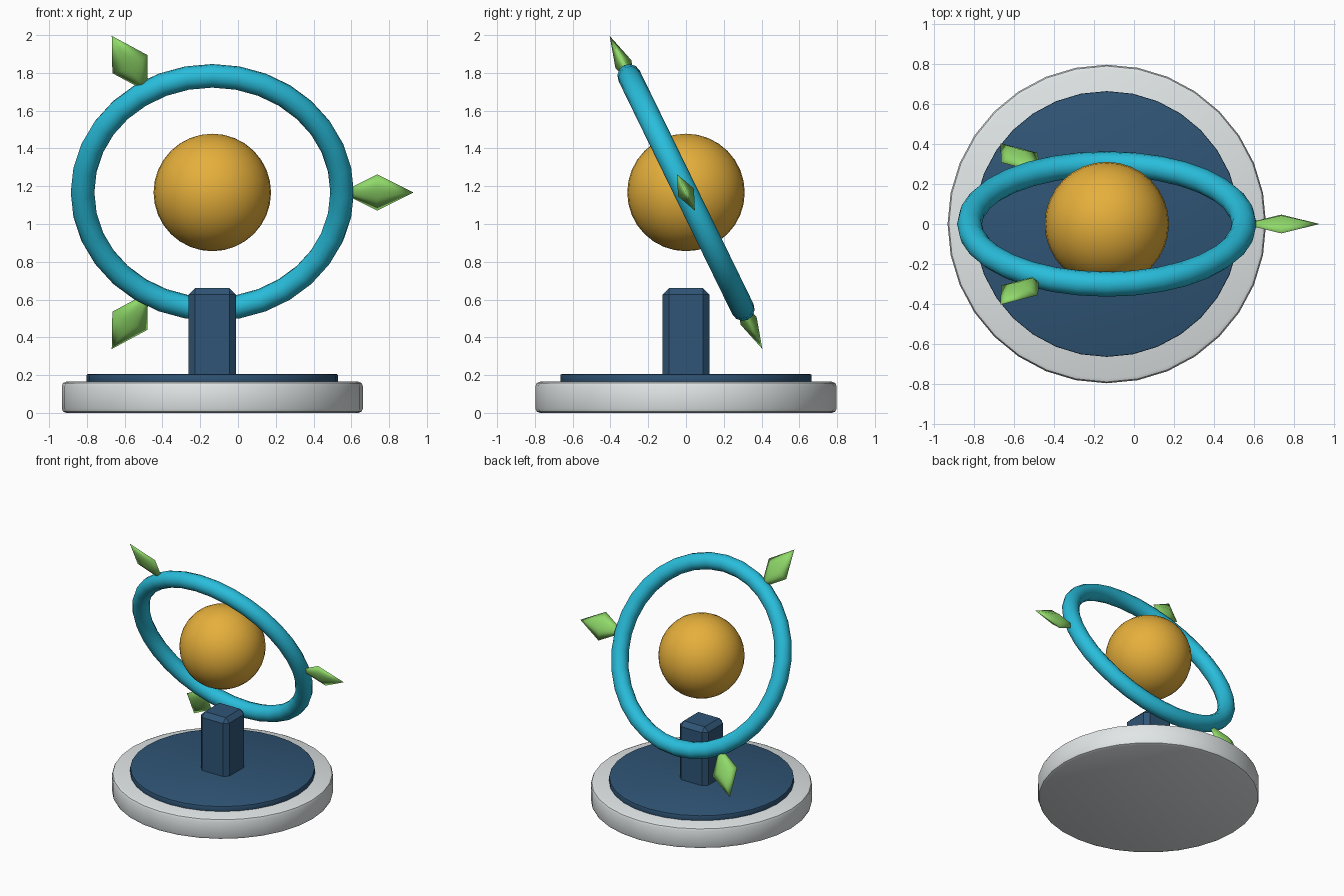
import bpy, bmesh, math
from mathutils import Matrix, Vector

if "Cube" in bpy.data.objects:
    bpy.data.objects.remove(bpy.data.objects["Cube"])

CX = -0.136                                  # axis of the stand
CENTRE = Vector((CX, 0, 1.167))              # middle of globe and ring
TILT = Matrix.Rotation(math.radians(-64), 4, 'X')


def material(name, rgb):
    m = bpy.data.materials.new(name)
    m.diffuse_color = (*rgb, 1)
    m.use_nodes = True
    m.node_tree.nodes["Principled BSDF"].inputs["Base Color"].default_value = m.diffuse_color
    return m


GREY = material("light_grey", (0.75, 0.79, 0.80))
NAVY = material("navy_blue", (0.029, 0.09, 0.18))
GOLD = material("gold", (0.79, 0.43, 0.044))
TEAL = material("turquoise", (0.022, 0.51, 0.71))
GREEN = material("leaf_green", (0.28, 0.70, 0.145))


def finish(name, mat, bevel=0, segments=2, angle=30):
    ob = bpy.context.object
    ob.name = name
    ob.data.materials.append(mat)
    if bevel:
        mod = ob.modifiers.new("bevel", 'BEVEL')
        mod.width, mod.segments = bevel, segments
        mod.limit_method = 'ANGLE'
        mod.angle_limit = math.radians(30)
        bpy.ops.object.modifier_apply(modifier="bevel")
    bpy.ops.object.shade_smooth_by_angle(angle=math.radians(angle))
    return ob


def disc(name, mat, radius, z0, z1, bevel):
    bpy.ops.mesh.primitive_cylinder_add(vertices=32, radius=radius, depth=z1 - z0,
                                        location=(CX, 0, (z0 + z1) / 2))
    return finish(name, mat, bevel)


# Stand: round base, inlaid disc and chamfered post
disc("base", GREY, 0.797, 0, 0.165, 0.023)
disc("base_disc", NAVY, 0.665, 0.155, 0.205, 0.006)
bpy.ops.mesh.primitive_cube_add(size=1, location=(CX, 0, 0.41))
post = bpy.context.object
post.scale = (0.25, 0.25, 0.50)
bpy.ops.object.transform_apply(location=False, rotation=False, scale=True)
finish("post", NAVY, 0.034, segments=1)

# Floating globe
bpy.ops.mesh.primitive_uv_sphere_add(segments=32, ring_count=16, radius=0.311,
                                     location=CENTRE)
finish("globe", GOLD)

# Tilted ring, leaning towards the front at the top
bpy.ops.mesh.primitive_torus_add(major_segments=32, minor_segments=12,
                                 major_radius=0.687, minor_radius=0.0625)
ring = finish("ring", TEAL, angle=60)
ring.matrix_world = Matrix.Translation(CENTRE) @ TILT

# Three eight-sided pointed gems spaced evenly around the ring
for i in range(3):
    mesh = bpy.data.meshes.new(f"gem_{i + 1}")
    bm = bmesh.new()
    axes = [Vector(s * (k == a) for k in range(3)) for a in range(3) for s in (1, -1)]
    bmesh.ops.convex_hull(bm, input=[bm.verts.new(v) for v in axes])
    bmesh.ops.recalc_face_normals(bm, faces=bm.faces)
    for f in bm.faces:
        f.smooth = True
    bm.to_mesh(mesh)
    bm.free()
    mesh.materials.append(GREEN)
    gem = bpy.data.objects.new(f"gem_{i + 1}", mesh)
    bpy.context.collection.objects.link(gem)
    gem.matrix_world = (Matrix.Translation(CENTRE) @ TILT
                        @ Matrix.Rotation(i * math.tau / 3, 4, 'Z')
                        @ Matrix.Translation((0.873, 0, 0))
                        @ Matrix.Diagonal((0.192, 0.107, 0.047, 1)))
